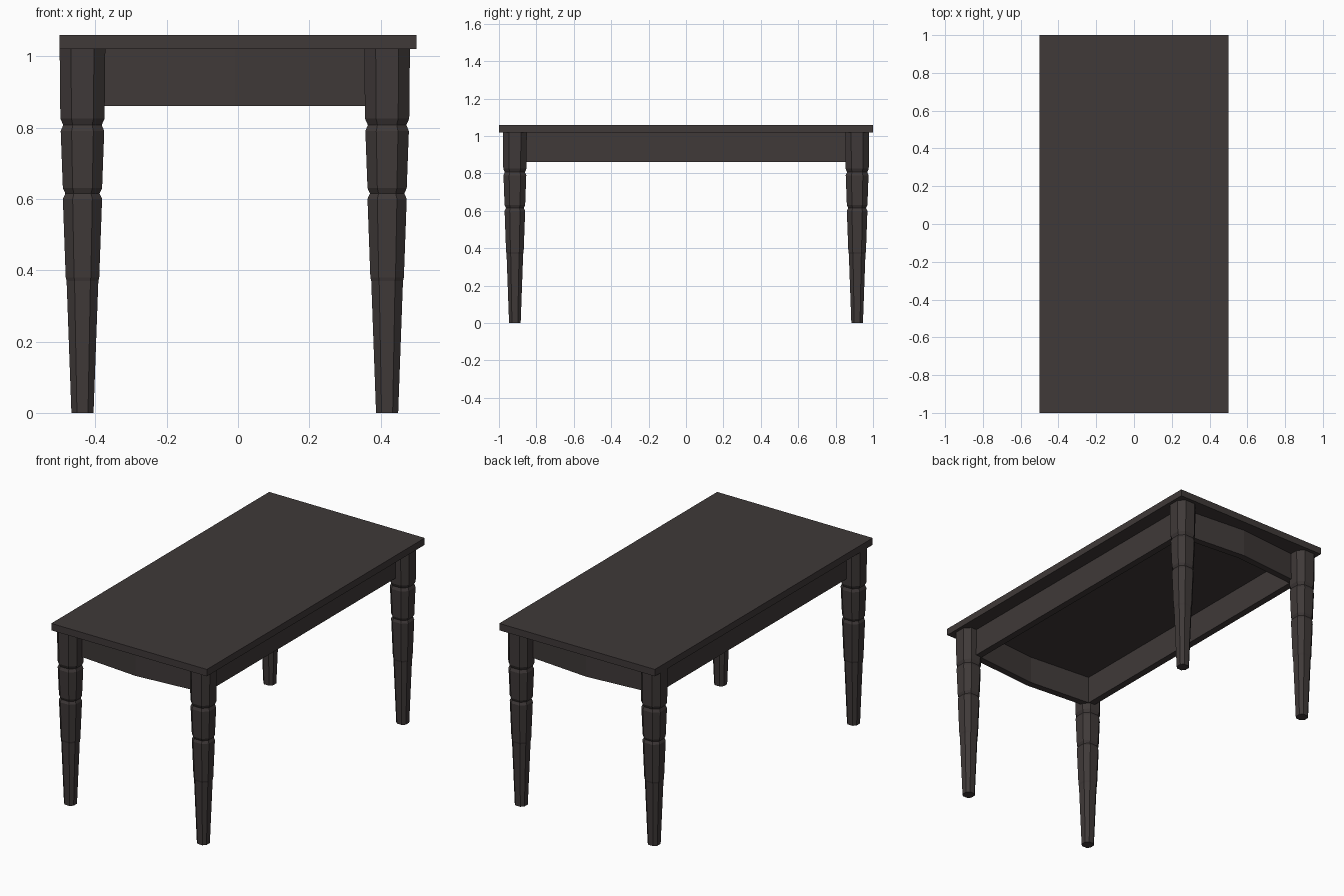
import bpy, bmesh

if "Cube" in bpy.data.objects:
    bpy.data.objects.remove(bpy.data.objects["Cube"])

# One dark wood colour for the whole table
wood = bpy.data.materials.new("dark brown wood")
wood.diffuse_color = (0.05, 0.041, 0.04, 1)
wood.use_nodes = True
wood.node_tree.nodes["Principled BSDF"].inputs["Base Color"].default_value = wood.diffuse_color

LEG_X, LEG_Y, SHIFT = 0.427, 0.915, -0.009   # leg frame sits slightly to the left


def finish(name, bm):
    bmesh.ops.recalc_face_normals(bm, faces=bm.faces)
    mesh = bpy.data.meshes.new(name)
    bm.to_mesh(mesh)
    bm.free()
    mesh.materials.append(wood)
    obj = bpy.data.objects.new(name, mesh)
    bpy.context.collection.objects.link(obj)
    return obj


def prism(name, outline, z0, z1):
    """Extrude a plan outline from z0 to z1."""
    bm = bmesh.new()
    face = bm.faces.new([bm.verts.new((x, y, z0)) for x, y in outline])
    top = bmesh.ops.extrude_face_region(bm, geom=[face])["geom"]
    bmesh.ops.translate(bm, vec=(0, 0, z1 - z0),
                        verts=[v for v in top if isinstance(v, bmesh.types.BMVert)])
    return finish(name, bm)


def box(name, x0, x1, y0, y1, z0, z1):
    return prism(name, [(x0, y0), (x1, y0), (x1, y1), (x0, y1)], z0, z1)


# Leg profile: (height, half width), with two notched rings and a slight step
PROFILE = [(0, 0.031), (0.37, 0.0445), (0.38, 0.047), (0.60, 0.055), (0.615, 0.048),
           (0.63, 0.055), (0.79, 0.061), (0.807, 0.054), (0.825, 0.062), (1.02, 0.064)]


def leg(name, cx, cy):
    bm = bmesh.new()
    rings = []
    for z, r in PROFILE:
        c = r * 0.5                            # chamfered square section
        section = [(r, -c), (r, c), (c, r), (-c, r), (-r, c), (-r, -c), (-c, -r), (c, -r)]
        rings.append([bm.verts.new((cx + x, cy + y, z)) for x, y in section])
    for a, b in zip(rings, rings[1:]):
        for i in range(8):
            j = (i + 1) % 8
            bm.faces.new((a[i], a[j], b[j], b[i]))
    bm.faces.new(rings[0])
    bm.faces.new(rings[-1])
    return finish(name, bm)


# Table top
box("table_top", -0.5, 0.5, -1, 1, 1.02, 1.06)

# Legs
for sy, end in ((-1, "front"), (1, "back")):
    for sx, side in ((-1, "left"), (1, "right")):
        leg(f"{end}_{side}_leg", sx * LEG_X + SHIFT, sy * LEG_Y)

# Straight long aprons
for sx, side in ((-1, "left"), (1, "right")):
    xs = sorted((sx * 0.425 + SHIFT, sx * 0.385 + SHIFT))
    box(f"{side}_apron", xs[0], xs[1], -0.89, 0.89, 0.86, 1.02)

# End aprons, bowed outward in the middle
for sy, end in ((-1, "front"), (1, "back")):
    outer = [(-0.41, 0.895), (0, 0.93), (0.41, 0.895)]
    inner = [(x, y - 0.04) for x, y in reversed(outer)]
    prism(f"{end}_apron", [(x + SHIFT, sy * y) for x, y in outer + inner], 0.86, 1.02)
